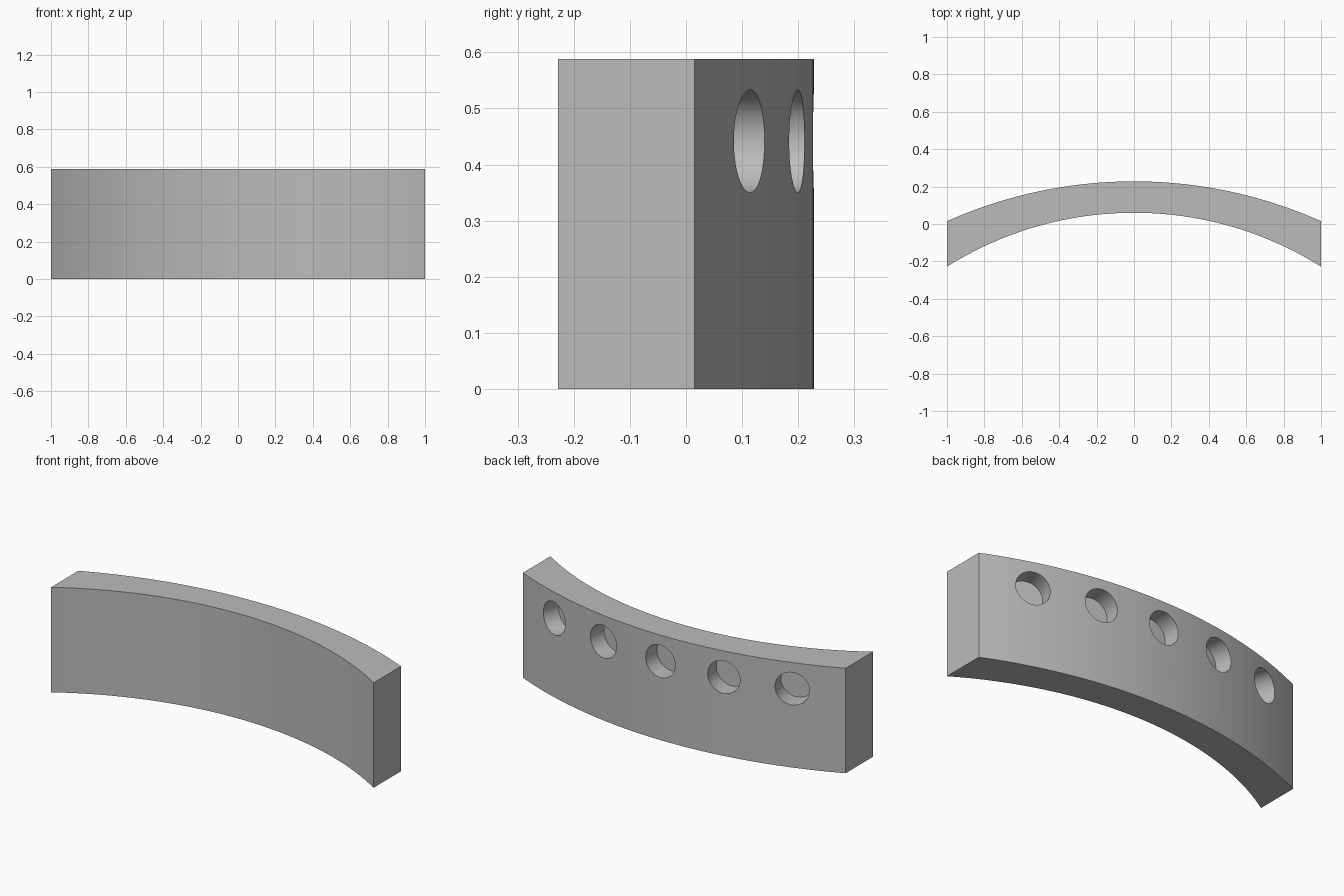
import bpy, bmesh, math
from mathutils import Matrix, Vector

if "Cube" in bpy.data.objects:
    bpy.data.objects.remove(bpy.data.objects["Cube"])

HEIGHT, STEPS = 0.588, 48
OUT_R, OUT_C = 2.454, -2.226      # back arc radius and centre y
IN_R, IN_C = 1.88, -1.82          # front arc radius and centre y

grey = bpy.data.materials.new("light grey")
grey.diffuse_color = (0.5, 0.5, 0.5, 1)
grey.use_nodes = True
grey.node_tree.nodes["Principled BSDF"].inputs["Base Color"].default_value = grey.diffuse_color


def make_object(name, bm):
    mesh = bpy.data.meshes.new(name)
    bmesh.ops.recalc_face_normals(bm, faces=bm.faces)
    bm.to_mesh(mesh)
    bm.free()
    mesh.materials.append(grey)
    obj = bpy.data.objects.new(name, mesh)
    bpy.context.collection.objects.link(obj)
    return obj


def arc(radius, centre):
    """Points along an arc from x = -1 to x = 1."""
    half = math.asin(1 / radius)
    angles = [half * (2 * i / STEPS - 1) for i in range(STEPS + 1)]
    return [Vector((radius * math.sin(a), centre + radius * math.cos(a), 0)) for a in angles]


# Curved block: extruded outline between the two arcs
bm = bmesh.new()
outline = arc(IN_R, IN_C) + arc(OUT_R, OUT_C)[::-1]
base = bm.faces.new([bm.verts.new(p) for p in outline])
top = bmesh.ops.extrude_face_region(bm, geom=[base])["geom"]
bmesh.ops.translate(bm, vec=(0, 0, HEIGHT), verts=[v for v in top if isinstance(v, bmesh.types.BMVert)])
block = make_object("curved_block", bm)

# Five blind holes drilled radially into the back
HOLE_R, HOLE_Z, DEPTH, OVER = 0.0915, 0.4415, 0.1, 0.1
bm = bmesh.new()
for i in range(-2, 3):
    angle = math.radians(8.75 * i)
    r = OUT_R + (OVER - DEPTH) / 2
    place = (Matrix.Translation((0, OUT_C, HOLE_Z)) @ Matrix.Rotation(-angle, 4, 'Z')
             @ Matrix.Translation((0, r, 0)) @ Matrix.Rotation(math.pi / 2, 4, 'X'))
    bmesh.ops.create_cone(bm, cap_ends=True, segments=48, radius1=HOLE_R, radius2=HOLE_R,
                          depth=DEPTH + OVER, matrix=place)
cutter = make_object("hole_cutter", bm)
cutter.hide_render = True

cut = block.modifiers.new("holes", 'BOOLEAN')
cut.operation, cut.solver, cut.object = 'DIFFERENCE', 'EXACT', cutter
bpy.context.view_layer.objects.active = block
block.select_set(True)
bpy.ops.object.modifier_apply(modifier=cut.name)
bpy.data.objects.remove(cutter)
bpy.ops.object.shade_smooth_by_angle(angle=math.radians(30))
